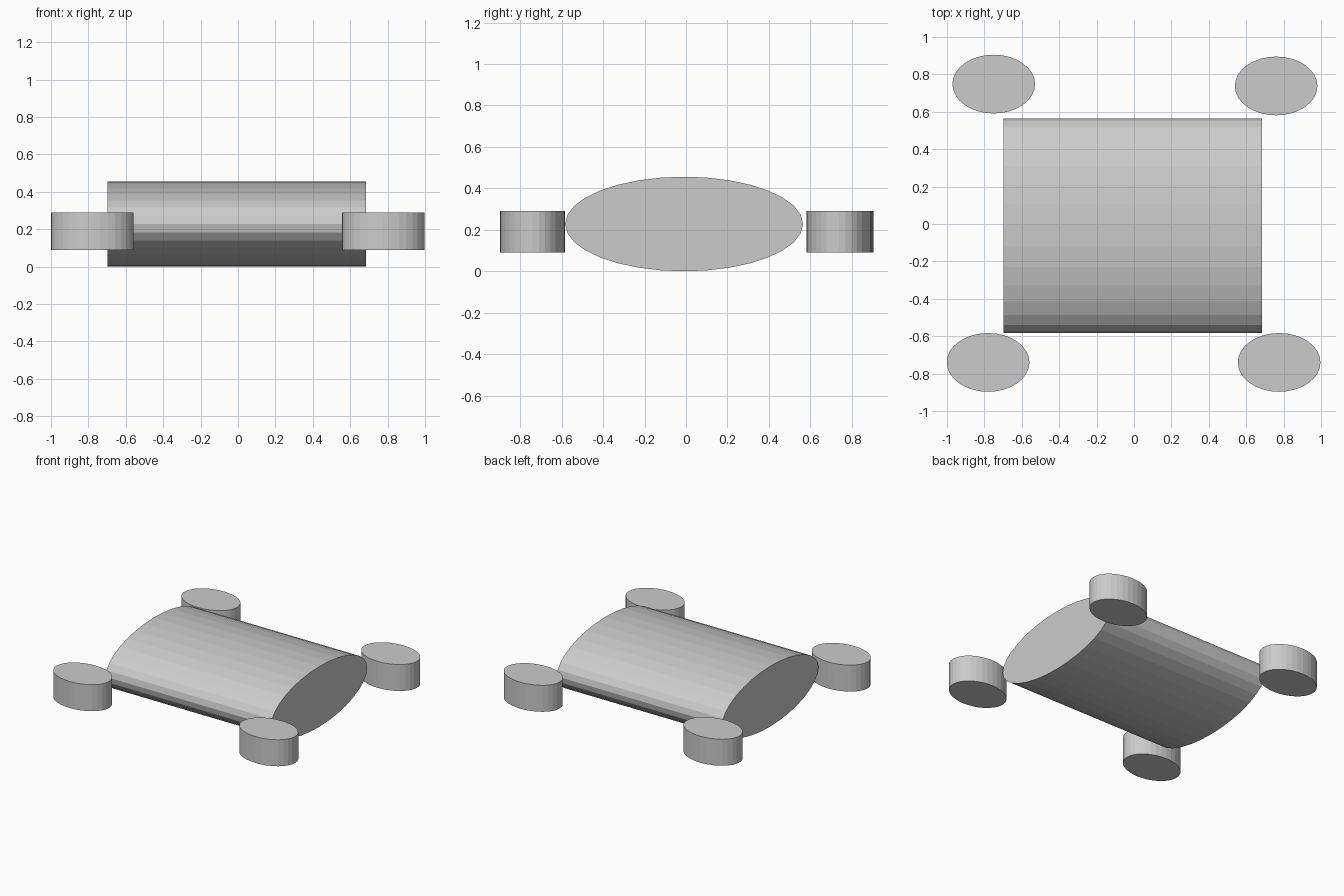
import bpy
from math import pi

if "Cube" in bpy.data.objects:
    bpy.data.objects.remove(bpy.data.objects["Cube"])


def elliptic_cylinder(name, location, radii, depth, rotation=(0, 0, 0)):
    """Flat-shaded 32-sided cylinder with an elliptical cross-section."""
    bpy.ops.mesh.primitive_cylinder_add(vertices=32, radius=1, depth=1,
                                        location=location, rotation=rotation)
    obj = bpy.context.object
    obj.name = name
    obj.scale = (radii[0], radii[1], depth)
    return obj


# Main body: flattened cylinder lying along x
elliptic_cylinder("body", (-0.007, -0.009, 0.228), (0.228, 0.574), 1.384,
                  rotation=(0, pi / 2, 0))

# Four upright oval wheels, one near each corner
wheels = {
    "back_left_wheel": (-0.75, 0.748),
    "back_right_wheel": (0.76, 0.738),
    "front_left_wheel": (-0.78, -0.74),
    "front_right_wheel": (0.776, -0.74),
}
for name, (x, y) in wheels.items():
    elliptic_cylinder(name, (x, y, 0.19), (0.221, 0.157), 0.2)
